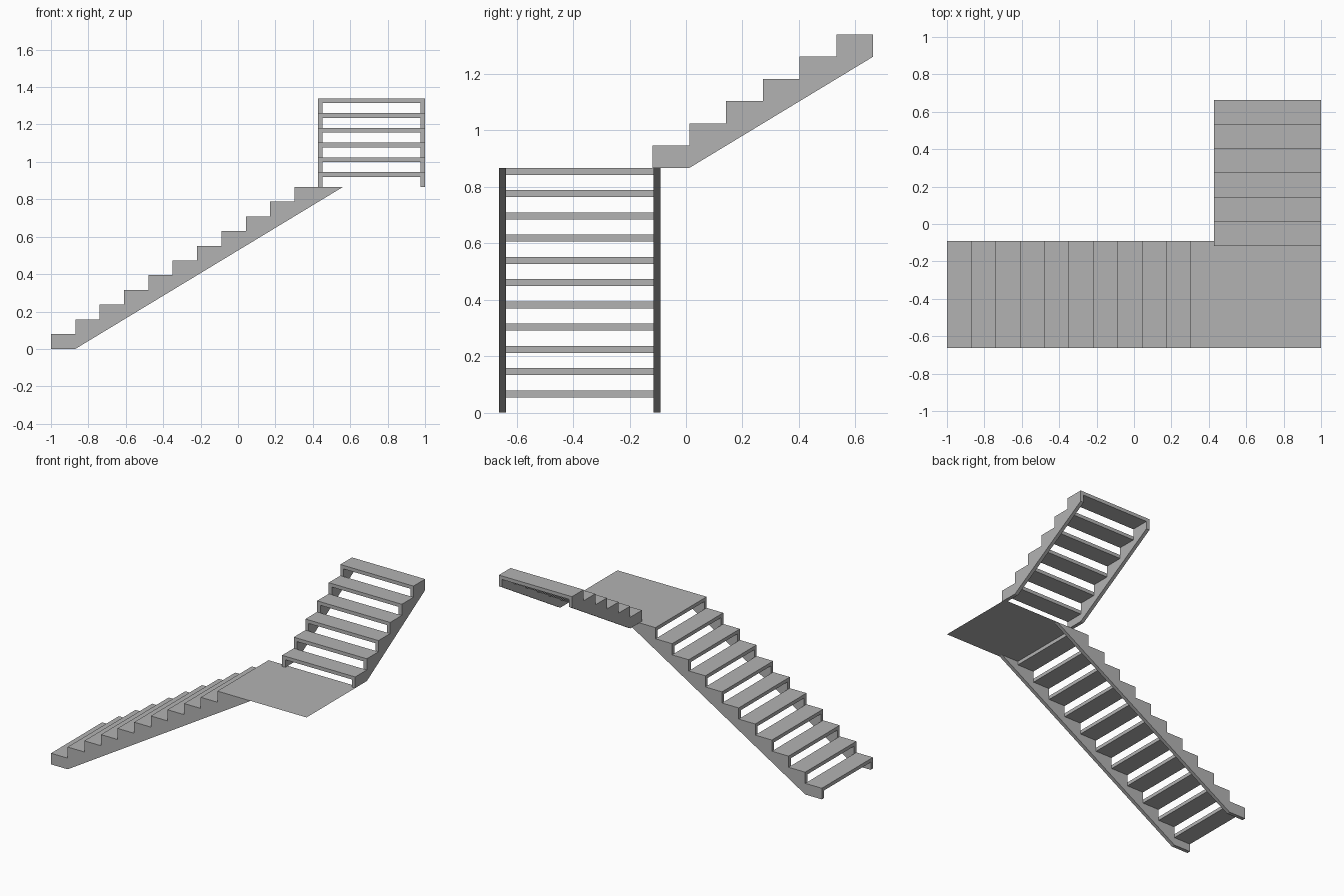
import bpy
import bmesh
from mathutils import Vector

cube = bpy.data.objects.get("Cube")
if cube:
    bpy.data.objects.remove(cube, do_unlink=True)

RUN, RISE = 0.1302, 0.0788
THICK = 0.025      # tread thickness and stringer width
WIDTH = 0.572      # overall flight width
LANDING_Z = 11 * RISE

grey = bpy.data.materials.new("plain grey")
grey.use_nodes = True
colour = (0.45, 0.45, 0.45, 1)
grey.diffuse_color = colour
grey.node_tree.nodes["Principled BSDF"].inputs["Base Color"].default_value = colour


def make_object(name, bm):
    bmesh.ops.recalc_face_normals(bm, faces=bm.faces)
    mesh = bpy.data.meshes.new(name)
    bm.to_mesh(mesh)
    bm.free()
    mesh.materials.append(grey)
    obj = bpy.data.objects.new(name, mesh)
    bpy.context.collection.objects.link(obj)


def extrude_profile(name, profile, origin, along, across, start, width):
    """Extrude a (distance, height) outline sideways across the flight."""
    bm = bmesh.new()
    base = origin + across * start
    verts = [bm.verts.new(base + along * d + Vector((0, 0, h))) for d, h in profile]
    face = bm.faces.new(verts)
    ext = bmesh.ops.extrude_face_region(bm, geom=[face])["geom"]
    moved = [v for v in ext if isinstance(v, bmesh.types.BMVert)]
    bmesh.ops.translate(bm, verts=moved, vec=across * width)
    make_object(name, bm)


def build_flight(name, steps, origin, along, across, tail):
    # Sawtooth stringers: stepped top, sloping underside
    profile = []
    for i in range(steps):
        profile += [(i * RUN, i * RISE), (i * RUN, (i + 1) * RISE)]
    profile += tail + [(RUN, 0)]
    for side, start in (("near", 0), ("far", WIDTH - THICK)):
        extrude_profile(f"{name}_stringer_{side}",
                        [p for k, p in enumerate(profile)],
                        origin, along, across, start, THICK)
    # Open treads held between the stringers
    for i in range(steps):
        top = (i + 1) * RISE
        outline = [(i * RUN, top - THICK), ((i + 1) * RUN, top - THICK),
                   ((i + 1) * RUN, top), (i * RUN, top)]
        extrude_profile(f"{name}_tread_{i + 1}", outline, origin, along, across,
                        THICK, WIDTH - 2 * THICK)


X, Y = Vector((1, 0, 0)), Vector((0, 1, 0))

# Lower flight tapers out beneath the landing
build_flight("lower_flight", 11, Vector((-1, -0.662, 0)), X, Y,
             [(12 * RUN, LANDING_Z)])

# Upper flight ends in an upright cut
build_flight("upper_flight", 6, Vector((1, -0.118, LANDING_Z)), Y, -X,
             [(6 * RUN, 6 * RISE), (6 * RUN, 5 * RISE)])

# Thin landing sheet between the flights
bm = bmesh.new()
x0, y0 = -1 + 11 * RUN, -0.662
bm.faces.new([bm.verts.new((x, y, LANDING_Z)) for x, y in
              ((x0, y0), (1, y0), (1, y0 + WIDTH), (x0, y0 + WIDTH))])
make_object("landing", bm)
